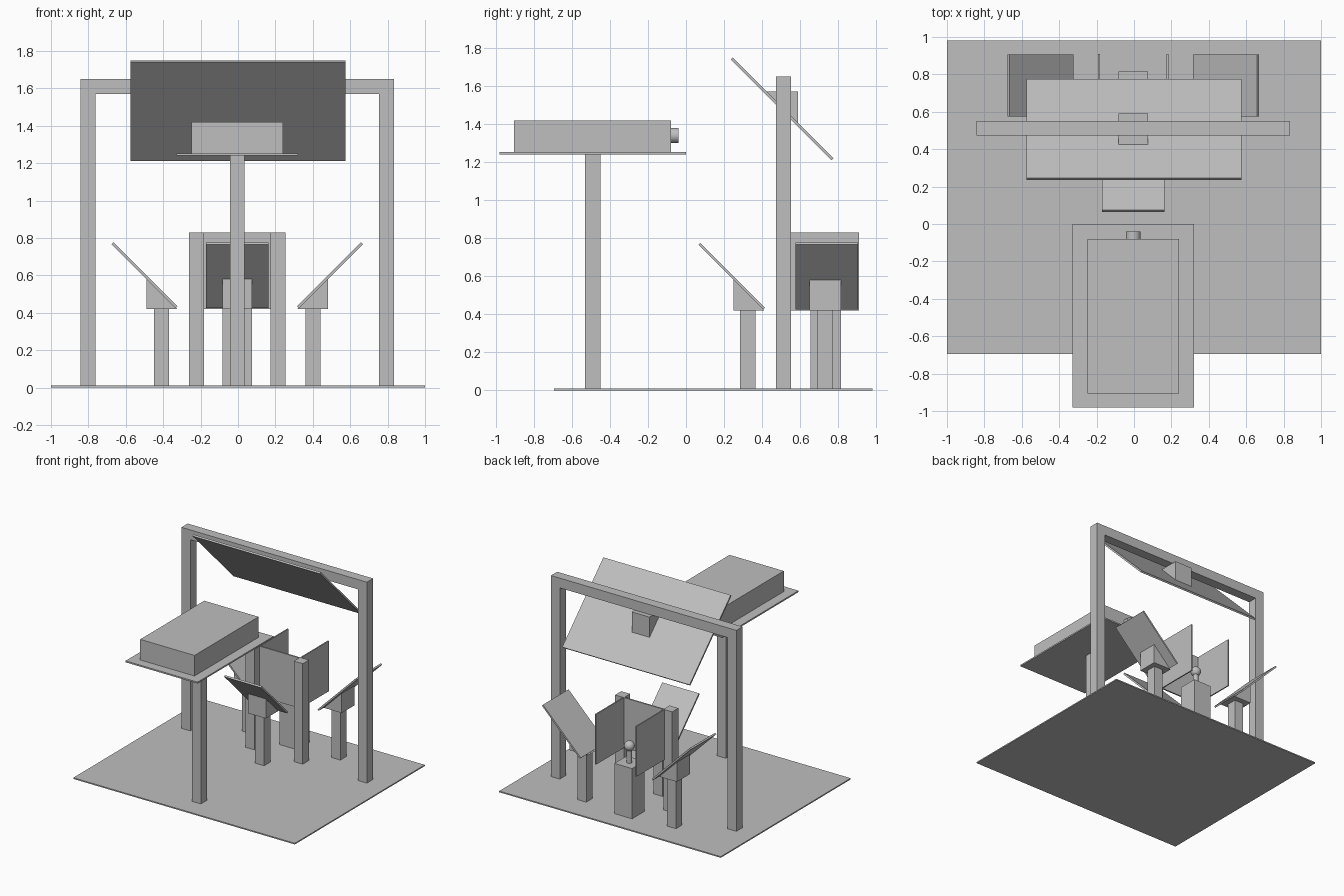
import bpy, bmesh
from mathutils import Vector

if "Cube" in bpy.data.objects:
    bpy.data.objects.remove(bpy.data.objects["Cube"])

GREY = (0.52, 0.52, 0.52, 1)
grey = bpy.data.materials.new("light grey")
grey.use_nodes = True
grey.diffuse_color = GREY
grey.node_tree.nodes["Principled BSDF"].inputs["Base Color"].default_value = GREY

CX = -0.004   # the apparatus sits slightly off the middle of the base
BASE = 0.01   # top of the base
SEAT = 0.42   # height of the short posts


def finish(name, bm, smooth=False):
    bmesh.ops.recalc_face_normals(bm, faces=bm.faces)
    mesh = bpy.data.meshes.new(name)
    bm.to_mesh(mesh)
    bm.free()
    mesh.materials.append(grey)
    obj = bpy.data.objects.new(name, mesh)
    bpy.context.collection.objects.link(obj)
    if smooth:
        bpy.ops.object.select_all(action='DESELECT')
        obj.select_set(True)
        bpy.context.view_layer.objects.active = obj
        bpy.ops.object.shade_smooth_by_angle()
    return obj


def prism(name, profile, lo, hi, axis='X', side=1):
    """Extrude a (y, z) profile along x, or an (x, z) profile along y."""
    bm = bmesh.new()
    if axis == 'X':
        points = [(lo + CX, a, b) for a, b in profile]
        step = Vector((hi - lo, 0, 0))
    else:
        points = [(side * a + CX, lo, b) for a, b in profile]
        step = Vector((0, hi - lo, 0))
    face = bm.faces.new([bm.verts.new(p) for p in points])
    moved = bmesh.ops.extrude_face_region(bm, geom=[face])["geom"]
    bmesh.ops.translate(bm, vec=step, verts=[v for v in moved if isinstance(v, bmesh.types.BMVert)])
    return finish(name, bm)


def box(name, x, y, z):
    return prism(name, [(y[0], z[0]), (y[1], z[0]), (y[1], z[1]), (y[0], z[1])], x[0], x[1])


def post(name, x, y, top, half=0.04):
    return box(name, (x - half, x + half), (y - half, y + half), (BASE, top))


def sheet(start, end, thick=0.014):
    """Thin rectangular profile around a sloping centre line."""
    a, b = Vector(start), Vector(end)
    n = (b - a).orthogonal().normalized() * thick / 2
    return [a + n, b + n, b - n, a - n]


def cylinder(name, centre, radius, depth, turn=None):
    bm = bmesh.new()
    bmesh.ops.create_cone(bm, cap_ends=True, segments=32, radius1=radius, radius2=radius, depth=depth)
    if turn == 'Y':
        for v in bm.verts:
            v.co = Vector((v.co.x, v.co.z, -v.co.y))
    bmesh.ops.translate(bm, vec=centre, verts=bm.verts)
    return finish(name, bm, True)


# Base
box("base", (-1 - CX, 1 - CX), (-0.695, 0.98), (0, BASE))

# Projector on its table
post("projector_post", 0, -0.49, 1.24)
box("projector_table", (-0.325, 0.325), (-0.98, 0), (1.24, 1.252))
box("projector_body", (-0.245, 0.245), (-0.905, -0.08), (1.252, 1.42))
cylinder("projector_lens", (CX, -0.06, 1.34), 0.04, 0.04, 'Y')

# Tall frame with the large sloping mirror
for word, s in (("left", 1), ("right", -1)):
    post(word + "_frame_post", s * 0.797, 0.512, 1.65)
box("frame_beam", (-0.757, 0.757), (0.472, 0.552), (1.57, 1.65))
prism("large_mirror", sheet((0.24, 1.745), (0.77, 1.215)), -0.575 - CX, 0.575 - CX)
prism("large_mirror_bracket", [(0.425, 1.57), (0.59, 1.57), (0.59, 1.4)], -0.08, 0.08)

# Front mirror
post("front_mirror_post", 0, 0.325, SEAT)
prism("front_mirror_bracket", [(0.25, SEAT), (0.41, SEAT), (0.25, 0.585)], -0.08, 0.08)
prism("front_mirror", sheet((0.07, 0.77), (0.41, 0.43)), -0.166, 0.166)

# Side mirrors, screen posts and side screens
for word, s in (("left", 1), ("right", -1)):
    post(word + "_mirror_post", s * 0.405, 0.73, SEAT)
    prism(word + "_mirror_bracket", [(0.32, SEAT), (0.485, SEAT), (0.485, 0.585)],
          0.65, 0.815, 'Y', s)
    prism(word + "_mirror", sheet((0.325, 0.43), (0.667, 0.772)), 0.575, 0.905, 'Y', s)
    post(word + "_screen_post", s * 0.218, 0.512, 0.83)
    box(word + "_screen", sorted((s * 0.178, s * 0.188)), (0.552, 0.91), (SEAT, 0.83))
box("middle_screen", (-0.178, 0.178), (0.54, 0.552), (SEAT, 0.83))

# Viewer: pedestal, neck and round head
post("viewer_pedestal", 0, 0.735, SEAT, 0.08)
cylinder("viewer_neck", (CX, 0.735, 0.475), 0.02, 0.11)
bm = bmesh.new()
bmesh.ops.create_uvsphere(bm, u_segments=32, v_segments=16, radius=0.04)
bmesh.ops.translate(bm, vec=(CX, 0.735, 0.555), verts=bm.verts)
finish("viewer_head", bm, True)
